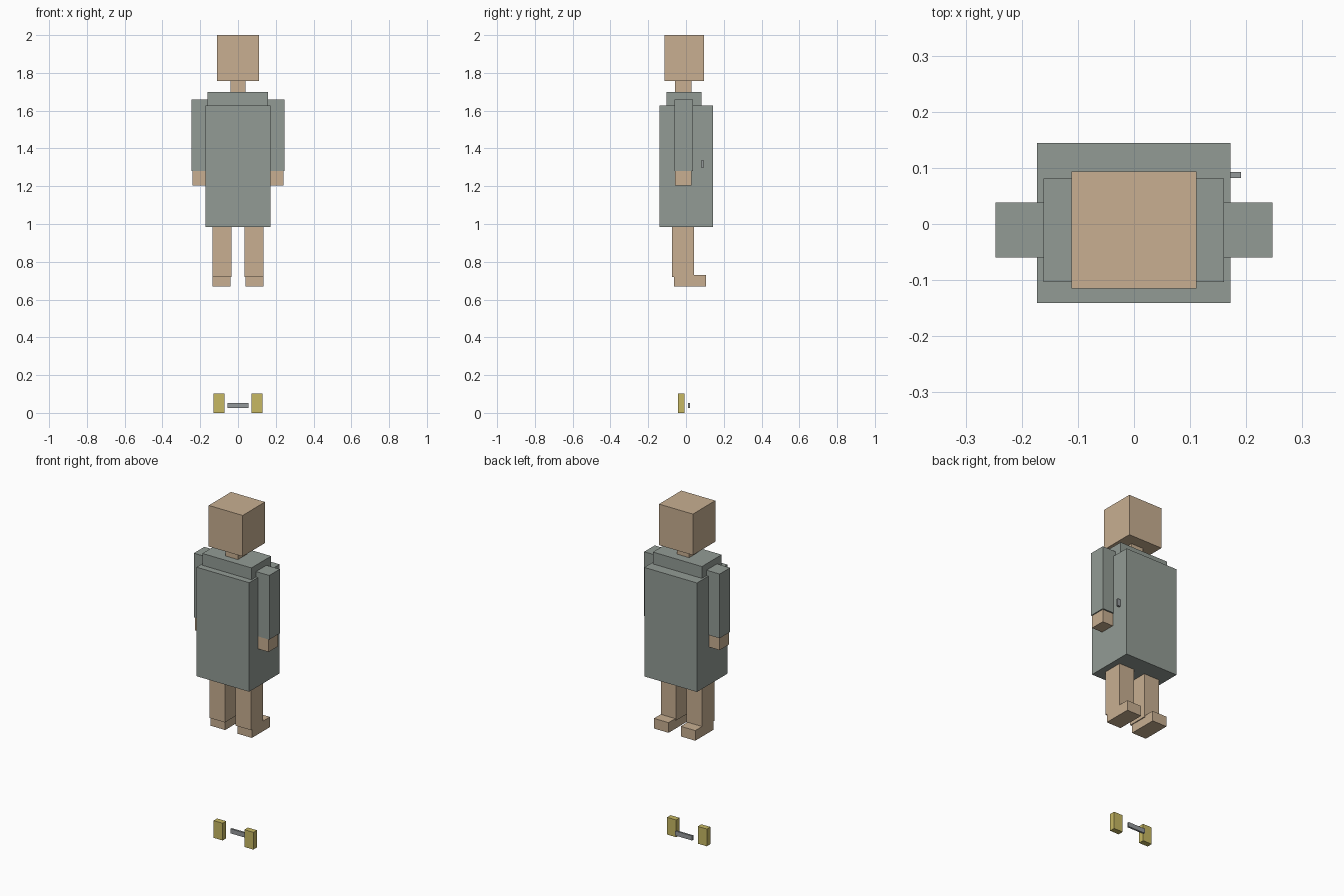
import bpy

default = bpy.data.objects.get("Cube")
if default:
    bpy.data.objects.remove(default, do_unlink=True)


def material(name, rgb):
    mat = bpy.data.materials.new(name)
    mat.use_nodes = True
    mat.diffuse_color = (*rgb, 1)
    mat.node_tree.nodes["Principled BSDF"].inputs["Base Color"].default_value = (*rgb, 1)
    return mat


skin = material("skin tan", (0.58, 0.43, 0.285))
cloth = material("cloth grey green", (0.29, 0.33, 0.30))
brass = material("brass yellow", (0.57, 0.48, 0.125))
steel = material("steel grey", (0.30, 0.32, 0.33))


def box(name, xs, ys, zs, mat):
    """Box spanning the given ranges along each axis."""
    spans = (xs, ys, zs)
    bpy.ops.mesh.primitive_cube_add(size=1, location=[(a + b) / 2 for a, b in spans])
    obj = bpy.context.object
    obj.name = name
    obj.scale = [b - a for a, b in spans]
    bpy.ops.object.transform_apply(location=False, rotation=False, scale=True)
    obj.data.materials.append(mat)
    return obj


def pair(name, xs, ys, zs, mat):
    """The same box on the left (+x) and right (-x)."""
    box("left_" + name, xs, ys, zs, mat)
    box("right_" + name, (-xs[1], -xs[0]), ys, zs, mat)


# Head and body
box("head", (-0.111, 0.111), (-0.115, 0.094), (1.757, 2.0), skin)
box("neck", (-0.04, 0.04), (-0.058, 0.028), (1.68, 1.757), skin)
box("shoulders", (-0.161, 0.16), (-0.103, 0.081), (1.60, 1.698), cloth)
box("coat", (-0.173, 0.172), (-0.141, 0.144), (0.983, 1.628), cloth)

# Arms and legs
pair("sleeve", (0.15, 0.247), (-0.06, 0.038), (1.28, 1.66), cloth)
pair("hand", (0.155, 0.241), (-0.058, 0.03), (1.205, 1.29), skin)
pair("leg", (0.035, 0.135), (-0.073, 0.043), (0.72, 1.0), skin)
pair("foot", (0.04, 0.135), (-0.063, 0.106), (0.67, 0.73), skin)

# Tab on the left side of the coat
box("coat_tab", (0.165, 0.191), (0.082, 0.093), (1.296, 1.338), steel)

# Loose pieces on the ground
pair("ground_block", (0.071, 0.13), (-0.042, -0.009), (0.0, 0.102), brass)
box("ground_bar", (-0.056, 0.055), (0.011, 0.022), (0.026, 0.053), steel)
